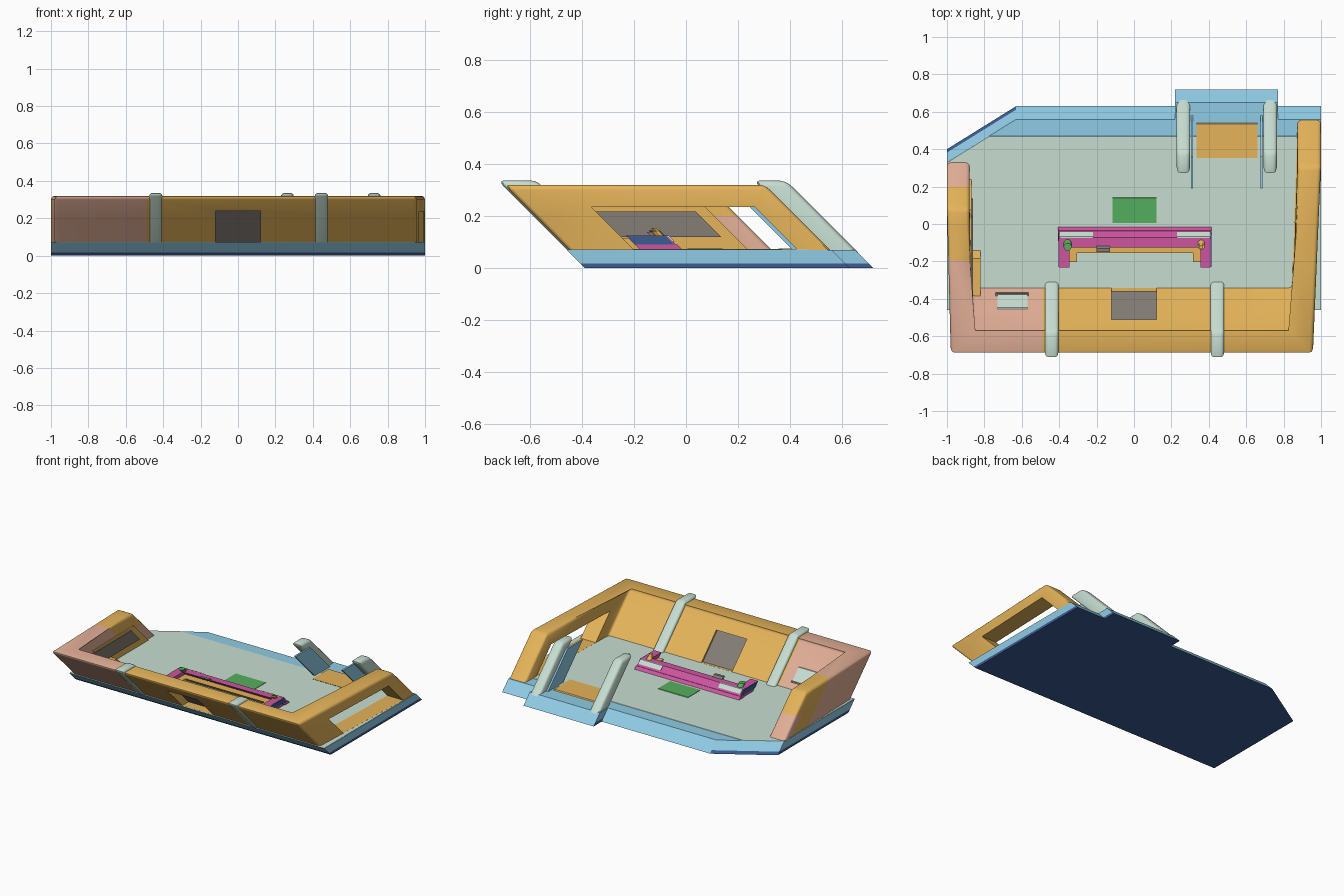
import bpy, bmesh, math
from mathutils import Matrix

if "Cube" in bpy.data.objects:
    bpy.data.objects.remove(bpy.data.objects["Cube"])

# The room is modelled upright, then everything leans forward: y -= z
LEAN = Matrix(((1, 0, 0, 0), (0, 1, -1, 0), (0, 0, 1, 0), (0, 0, 0, 1)))


def material(name, r, g, b):
    m = bpy.data.materials.new(name)
    m.diffuse_color = [(c / 255) ** 2.2 for c in (r, g, b)] + [1]
    m.use_nodes = True
    m.node_tree.nodes["Principled BSDF"].inputs["Base Color"].default_value = m.diffuse_color
    return m


MINT = material("mint", 198, 221, 208)
ORANGE = material("orange", 228, 178, 90)
BLUE = material("light blue", 142, 202, 228)
SALMON = material("salmon", 226, 174, 150)
GRAY = material("warm gray", 130, 124, 116)
NAVY = material("navy", 62, 92, 145)
PINK = material("magenta", 204, 86, 158)
GREEN = material("green", 86, 172, 94)
parts = []


def prism(name, outline, z0, z1, mats, bevel=0.0, seg=3, all_edges=False):
    """Extrude a plan outline (counter-clockwise) between two heights."""
    bm = bmesh.new()
    low = [bm.verts.new((x, y, z0)) for x, y in outline]
    high = [bm.verts.new((x, y, z1)) for x, y in outline]
    n = len(outline)
    bm.faces.new(low[::-1])
    bm.faces.new(high)
    for i in range(n):
        j = (i + 1) % n
        bm.faces.new((low[i], low[j], high[j], high[i]))
    if bevel:
        edges = [e for e in bm.edges if all_edges or any(v.co.z > z1 - 1e-5 for v in e.verts)]
        bmesh.ops.bevel(bm, geom=edges, offset=bevel, segments=seg, profile=0.5, affect='EDGES')
    me = bpy.data.meshes.new(name)
    bm.to_mesh(me)
    bm.free()
    for m in mats if isinstance(mats, (list, tuple)) else [mats]:
        me.materials.append(m)
    ob = bpy.data.objects.new(name, me)
    bpy.context.collection.objects.link(ob)
    parts.append(ob)
    return ob


def box(name, x0, x1, y0, y1, z0, z1, mat, bevel=0.0, seg=3):
    return prism(name, [(x0, y0), (x1, y0), (x1, y1), (x0, y1)], z0, z1, mat, bevel, seg)


def paint(ob, cuts, rule):
    """Slice a mesh at planes, then set each face's material by a rule."""
    bm = bmesh.new()
    bm.from_mesh(ob.data)
    for co, no in cuts:
        bmesh.ops.bisect_plane(bm, geom=bm.verts[:] + bm.edges[:] + bm.faces[:],
                               plane_co=co, plane_no=no, dist=1e-5)
    bm.normal_update()
    for f in bm.faces:
        f.material_index = rule(f.calc_center_median(), f.normal)
    bm.to_mesh(ob.data)
    bm.free()


# Base slab: clipped rear left corner and porch step, navy underside and skirt
base = prism("base_slab", [(-1, -.39), (1, -.39), (1, .63), (.77, .63), (.77, .72), (.22, .72),
                           (.22, .63), (-.63, .63), (-1, .40)], 0, .07, [BLUE, NAVY])
paint(base, [((0, 0, .018), (0, 0, 1))],
      lambda c, n: int(c.z < .018 and n.y < .9))
prism("floor", [(-.998, -.388), (.998, -.388), (.998, .54), (-.775, .54), (-.998, .401)],
      .069, .072, MINT)
box("rug", -.115, .12, .08, .215, .07, .075, GREEN)
box("door_mat", .335, .66, .43, .61, .07, .076, ORANGE)

# U-shaped wall with splayed wings, painted salmon around one corner
wall = prism("wall", [(-.98, -.38), (.957, -.38), (1.0, .625), (.875, .625), (.845, -.27),
                      (-.868, -.27), (-.88, .40), (-1.0, .40)], .07, .32,
             [ORANGE, SALMON], bevel=.02)
paint(wall, [((-.49, 0, 0), (1, 0, 0)), ((0, .125, 0), (0, 1, 0)),
             ((0, .31, 0), (0, 1, 0)), ((0, 0, .2), (0, 0, 1))],
      lambda c, n: int((c.x < -.49 and c.y < .125) or (c.x < 0 and c.y > .31 and c.z < .2)))

# Openings: doorway in front, large window in the right wing
for nm, d in (("doorway_cutter", (-.12, .12, -.5, -.2, .0725, .24)),
              ("window_cutter", (.7, 1.2, -.13, .50, .0725, .235))):
    c = box(nm, *d, ORANGE)
    parts.remove(c)
    c.hide_render = True
    c.hide_viewport = False
    c.display_type = 'WIRE'
    m = wall.modifiers.new(nm, 'BOOLEAN')
    m.operation, m.solver, m.object = 'DIFFERENCE', 'EXACT', c
box("door_panel", -.12, .12, -.31, -.288, .07, .24, GRAY)

# Ribs over the front wall, and the porch pillars with side panels
for i, x in enumerate((-.44, .446)):
    box("wall_rib_%d" % i, x - .036, x + .036, -.387, -.238, .07, .336, MINT, .018)
for i, s in enumerate((-1, 1)):
    x = .496 + s * .232
    box("porch_pillar_%d" % i, x - .036, x + .036, .595, .722, .06, .336, MINT, .022)
    p = .496 + s * .186
    box("porch_panel_%d" % i, p - .006, p + .006, .48, .65, .07, .29, BLUE)

# Left wing interior: backing, screen and low shelf; framed board in the corner
box("screen_backing", -.89, -.868, -.15, .31, .072, .235, ORANGE)
box("screen", -.89, -.862, -.26, .255, .12, .217, GRAY)
box("low_shelf", -.88, -.82, -.27, -.07, .07, .115, ORANGE)
box("notice_board", -.73, -.57, -.28, -.262, .115, .185, MINT)
box("notice_board_lip", -.74, -.565, -.28, -.256, .108, .115, GRAY)

# Counter: rear bar, two wings, side plates, rear panels, inner bench
box("counter_bar", -.40, .41, .0, .052, .07, .125, PINK)
box("counter_plinth", -.405, .415, .0, .056, .07, .09, PINK)
for i, (a, b) in enumerate(((-.40, -.345), (.355, .41))):
    box("counter_wing_%d" % i, a, b, -.107, .02, .07, .125, PINK)
    e = a if i == 0 else b
    box("counter_side_%d" % i, e - .004, e + .004, -.107, .045, .09, .124, NAVY)
for i, (a, b) in enumerate(((-.395, -.22), (.23, .405))):
    box("counter_panel_%d" % i, a, b, .05, .058, .102, .126, MINT)
box("bench_back", -.345, .355, -.055, .0, .07, .1, ORANGE)
for i, (a, b) in enumerate(((-.345, -.305), (.315, .355))):
    box("bench_side_%d" % i, a, b, -.102, -.05, .07, .1, ORANGE)


# Things on the counter
def disc(name, x, y, r, z0, z1, mat):
    prism(name, [(x + r * math.cos(k * math.pi / 6), y + r * math.sin(k * math.pi / 6))
                 for k in range(12)], z0, z1, mat)


disc("plant", -.355, .022, .021, .12, .145, GREEN)
disc("cup", .36, .022, .018, .12, .142, ORANGE)
disc("cup_top", .36, .03, .010, .142, .155, ORANGE)
box("till", -.2, -.127, -.012, .008, .115, .138, GRAY)

# Bake modifiers, lean the whole room, then smooth the rounded edges
bpy.context.view_layer.update()
dg = bpy.context.evaluated_depsgraph_get()
baked = [(o, bpy.data.meshes.new_from_object(o.evaluated_get(dg))) for o in parts]
for o, me in baked:
    o.modifiers.clear()
    o.data = me
    me.transform(LEAN)
    me.update()
for o in [o for o in bpy.data.objects if o.name.endswith("_cutter")]:
    bpy.data.objects.remove(o)
for o in parts:
    if o.name.startswith(("wall", "porch_pillar", "plant", "cup")):
        bpy.ops.object.select_all(action='DESELECT')
        o.select_set(True)
        bpy.context.view_layer.objects.active = o
        bpy.ops.object.shade_smooth_by_angle(angle=math.radians(35))
